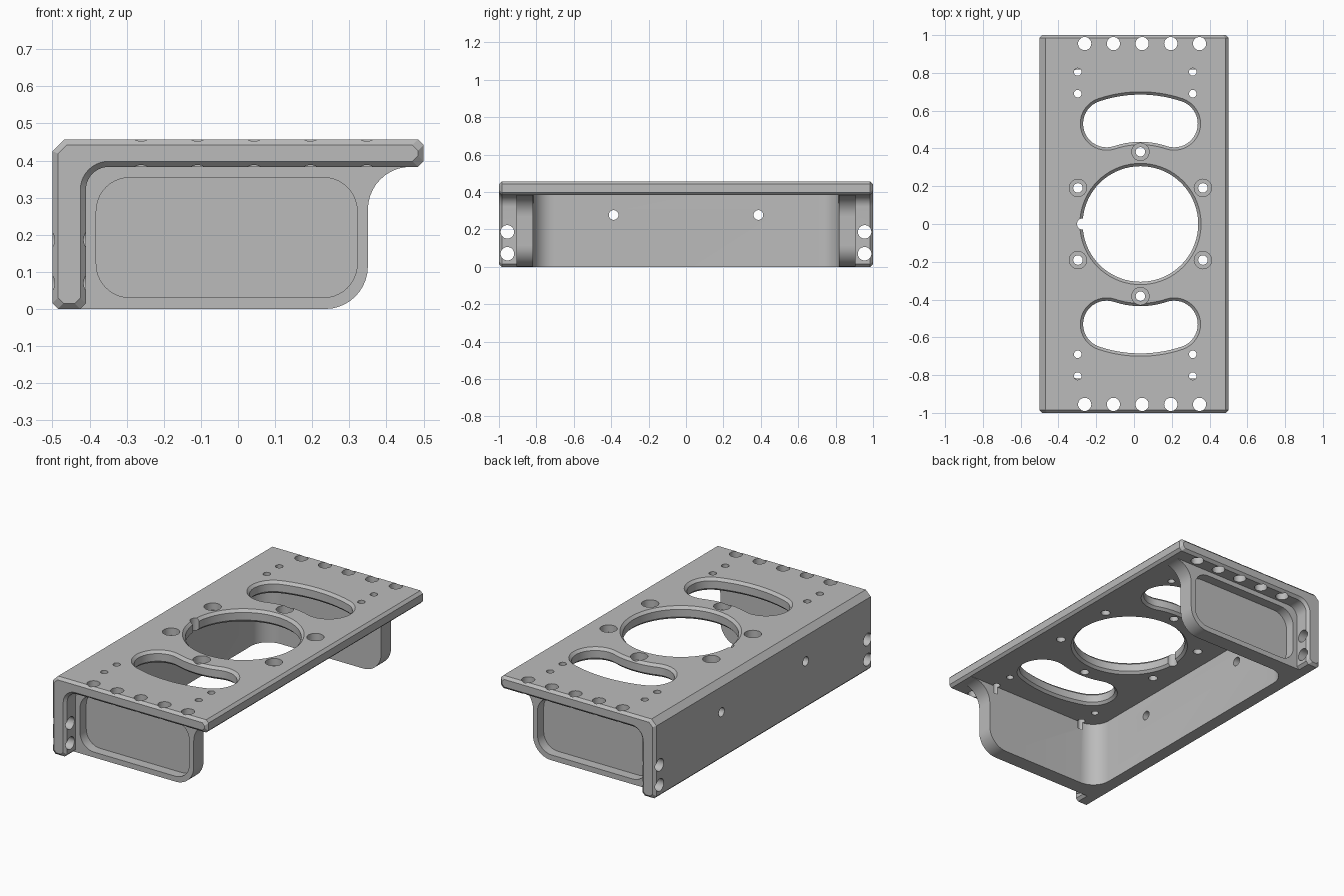
import bpy, bmesh
from math import sin, cos, pi, radians

if "Cube" in bpy.data.objects:
    bpy.data.objects.remove(bpy.data.objects["Cube"])

TOP, UNDER, WALL = 0.457, 0.383, -0.41   # plate top, plate underside, inner wall face
CH = 0.015                               # edge chamfer
CX = 0.034                               # centre of the round opening


def arc(cx, cy, r, a0, a1, n=10):
    """Points on an arc, angles in degrees."""
    return [(cx + r * cos(radians(a0 + (a1 - a0) * i / n)),
             cy + r * sin(radians(a0 + (a1 - a0) * i / n))) for i in range(n + 1)]


def circle(cx, cy, r, n=32):
    return arc(cx, cy, r, 0, 360, n)[:-1]


def rounded_rect(x0, x1, y0, y1, r):
    return (arc(x1 - r, y1 - r, r, 0, 90) + arc(x0 + r, y1 - r, r, 90, 180)
            + arc(x0 + r, y0 + r, r, 180, 270) + arc(x1 - r, y0 + r, r, 270, 360))


# Map a 2D outline and a depth to 3D along each axis
ALONG = {"x": lambda p, d: (d, p[0], p[1]),
         "y": lambda p, d: (p[0], d, p[1]),
         "z": lambda p, d: (p[0], p[1], d)}


def loft(bm, axis, sections):
    """Closed solid through (depth, outline) sections of equal point count."""
    rings = [[bm.verts.new(ALONG[axis](p, d)) for p in pts] for d, pts in sections]
    for a, b in zip(rings, rings[1:]):
        for i in range(len(a)):
            j = (i + 1) % len(a)
            bm.faces.new((a[i], a[j], b[j], b[i]))
    bm.faces.new(rings[0][::-1])
    bm.faces.new(rings[-1])


def prism(bm, axis, pts, d0, d1):
    loft(bm, axis, [(d0, pts), (d1, pts)])


def to_object(bm, name):
    bmesh.ops.recalc_face_normals(bm, faces=bm.faces)
    mesh = bpy.data.meshes.new(name)
    bm.to_mesh(mesh)
    bm.free()
    ob = bpy.data.objects.new(name, mesh)
    bpy.context.collection.objects.link(ob)
    return ob


def combine(target, bm, operation):
    """Apply a boolean with a temporary solid."""
    tool = to_object(bm, "cutter")
    tool.hide_render = True
    mod = target.modifiers.new("cut", "BOOLEAN")
    mod.operation, mod.solver, mod.object = operation, "EXACT", tool
    bpy.context.view_layer.objects.active = target
    bpy.ops.object.modifier_apply(modifier=mod.name)
    bpy.data.objects.remove(tool)


# Angle profile: wall and plate with chamfered tips and an inner fillet
def angle_profile(d):
    c = CH
    k = 0.032 - d * 0.59
    lo, right, left, top = d, 0.5 - d, -0.5 + d, TOP - d
    fillet = arc(-0.348, 0.321, 0.062 + d, 180, 90)
    inner, under = WALL - d, UNDER + d
    return ([(left, lo + c), (left + c, lo), (inner - c, lo), (inner, lo + c)] + fillet
            + [(right - c, under), (right, under + c), (right, top - c), (right - c, top),
               (left + k, top), (left, top - k)])


bm = bmesh.new()
loft(bm, "y", [(-1, angle_profile(CH)), (-1 + CH, angle_profile(0)),
               (1 - CH, angle_profile(0)), (1, angle_profile(CH))])
bracket = to_object(bm, "mounting_bracket")

# Gusset block, later hollowed into two end walls
bm = bmesh.new()
gusset = ([(-0.45, 0)] + arc(0.235, 0.115, 0.115, -90, 0)
          + arc(0.465, UNDER - 0.115, 0.115, 180, 90) + [(0.465, 0.42), (-0.45, 0.42)])
prism(bm, "y", gusset, -0.907, 0.907)
combine(bracket, bm, "UNION")

# Inner cavity with rounded rear corners
bm = bmesh.new()
cavity = ([(0.7, -0.817)] + [(0.7, 0.817)] + arc(WALL + 0.11, 0.707, 0.11, 90, 180)
          + arc(WALL + 0.11, -0.707, 0.11, 180, 270))
cavity = [(x - 0.001, y) for x, y in cavity]
prism(bm, "z", cavity, -0.2, UNDER + 0.001)
combine(bracket, bm, "DIFFERENCE")

# Recessed pockets on the outer gusset faces
bm = bmesh.new()
for s in (-1, 1):
    prism(bm, "y", rounded_rect(-0.382, 0.321, 0.031, 0.354, 0.09), s * 0.85, s * 0.96)
combine(bracket, bm, "DIFFERENCE")


def chamfered_opening(bm, outline):
    """Opening through the plate, chamfered above and below."""
    e = 0.008
    loft(bm, "z", [(UNDER - e, outline(CH + e)), (UNDER + CH, outline(0)),
                   (TOP - CH, outline(0)), (TOP + e, outline(CH + e))])


# Round opening, screw holes and counterbores
bm = bmesh.new()
chamfered_opening(bm, lambda o: circle(CX, 0, 0.306 + o, 72))
for s in (-1, 1):
    for i in range(5):
        prism(bm, "z", circle(-0.261 + i * 0.152, s * 0.955, 0.035), 0.36, 0.5)
    for x in (-0.298, 0.311):
        for y in (0.69, 0.805):
            prism(bm, "z", circle(x, s * y, 0.02, 20), 0.34, 0.5)
    for z in (0.07, 0.187):
        prism(bm, "x", circle(s * 0.955, z, 0.036), -0.6, -0.3)
    prism(bm, "x", circle(s * 0.387, 0.277, 0.026), -0.6, -0.3)
for i in range(6):
    a = pi / 6 + i * pi / 3
    x, y = CX + 0.382 * cos(a), 0.382 * sin(a)
    bore, hole = circle(x, y, 0.046), circle(x, y, 0.025)
    loft(bm, "z", [(0.36, hole), (0.415, hole), (0.415, bore), (0.5, bore)])
combine(bracket, bm, "DIFFERENCE")


# Curved slots concentric with the round opening, and the key notch
def curved_slot(s, w):
    half, mid = 18.6, 0.56
    ex, ey = mid * sin(radians(half)), mid * cos(radians(half))
    pts = (arc(0, 0, mid + w, 90 - half, 90 + half, 14)
           + arc(-ex, ey, w, 90 + half, 270 + half, 20)[1:]
           + arc(0, 0, mid - w, 90 + half, 90 - half, 14)[1:]
           + arc(ex, ey, w, -90 - half, 90 - half, 20)[1:-1])
    return [(CX + x, s * y) for x, y in pts]


bm = bmesh.new()
for s in (-1, 1):
    chamfered_opening(bm, lambda o: curved_slot(s, 0.125 + o))
prism(bm, "z", circle(-0.272, 0, 0.03), 0.36, 0.5)
combine(bracket, bm, "DIFFERENCE")

# Material
grey = bpy.data.materials.new("light_grey_metal")
grey.use_nodes = True
colour = (0.5, 0.5, 0.5, 1)
grey.diffuse_color = colour
grey.node_tree.nodes["Principled BSDF"].inputs["Base Color"].default_value = colour
bracket.data.materials.clear()
bracket.data.materials.append(grey)

# Shading
bpy.ops.object.select_all(action="DESELECT")
bracket.select_set(True)
bpy.context.view_layer.objects.active = bracket
bpy.ops.object.shade_smooth_by_angle(angle=radians(25))
